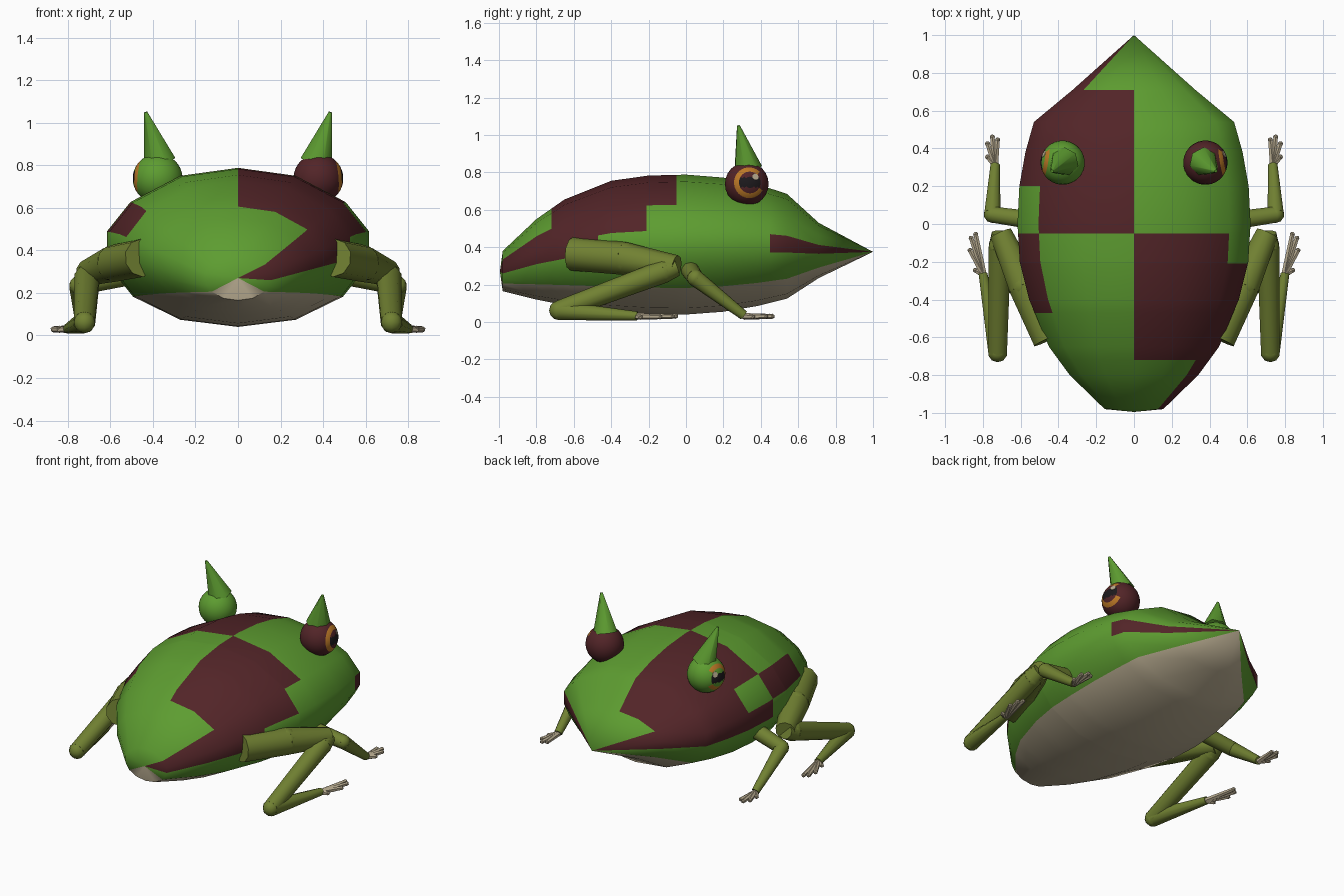
import bpy, bmesh, math
from mathutils import Vector, Matrix

if "Cube" in bpy.data.objects:
    bpy.data.objects.remove(bpy.data.objects["Cube"])


def material(name, rgb):
    m = bpy.data.materials.new(name)
    m.diffuse_color = (*rgb, 1)
    m.use_nodes = True
    m.node_tree.nodes["Principled BSDF"].inputs["Base Color"].default_value = m.diffuse_color
    return m


GREEN = material("leaf green", (0.11, 0.335, 0.03))
MAROON = material("maroon", (0.085, 0.018, 0.021))
OLIVE = material("olive", (0.165, 0.22, 0.032))
BEIGE = material("belly beige", (0.48, 0.41, 0.28))
ORANGE = material("iris orange", (0.50, 0.19, 0.02))
BLACK = material("pupil black", (0.012, 0.01, 0.012))


def finish(bm, name, mats, angle=40):
    bmesh.ops.recalc_face_normals(bm, faces=bm.faces)
    me = bpy.data.meshes.new(name)
    bm.to_mesh(me)
    bm.free()
    for m in mats:
        me.materials.append(m)
    ob = bpy.data.objects.new(name, me)
    bpy.context.collection.objects.link(ob)
    bpy.ops.object.select_all(action='DESELECT')
    ob.select_set(True)
    bpy.context.view_layer.objects.active = ob
    bpy.ops.object.shade_smooth_by_angle(angle=math.radians(angle))
    return ob


def mirror_x(ob):
    ob.modifiers.new("Mirror", 'MIRROR')


def cone(bm, a, b, ra, rb, sides):
    a, b = Vector(a), Vector(b)
    rot = (b - a).to_track_quat('Z', 'Y').to_matrix().to_4x4()
    bmesh.ops.create_cone(bm, cap_ends=True, segments=sides, radius1=ra, radius2=rb,
                          depth=(b - a).length,
                          matrix=Matrix.Translation((a + b) / 2) @ rot)


def limb(name, points, radii):
    bm = bmesh.new()
    for i in range(len(points) - 1):
        cone(bm, points[i], points[i + 1], radii[i], radii[i + 1], 10)
    for p, r in zip(points[1:-1], radii[1:-1]):
        bmesh.ops.create_uvsphere(bm, u_segments=10, v_segments=6, radius=r,
                                  matrix=Matrix.Translation(p))
    mirror_x(finish(bm, name, [OLIVE]))


def toes(name, base, tips):
    bm = bmesh.new()
    for t in tips:
        cone(bm, base, t, 0.018, 0.013, 6)
        bmesh.ops.create_icosphere(bm, subdivisions=1, radius=0.015,
                                   matrix=Matrix.Translation(t))
    mirror_x(finish(bm, name, [BEIGE]))


# Body: half cross-section (top to bottom) lofted through stations y, width, top, bottom
section = [(0, 1), (.44, .9), (.82, .57), (1, .2), (1, -.12),
           (.93, -.35), (.8, -.62), (.44, -.91), (0, -1)]
stations = [(-.98, .155, .38, .165), (-.8, .34, .55, .12), (-.65, .45, .655, .09),
            (-.4, .555, .755, .057), (-.2, .605, .783, .043), (0, .617, .788, .04),
            (.2, .607, .772, .055), (.38, .575, .737, .085), (.54, .53, .685, .125),
            (.71, .325, .53, .235)]
bm = bmesh.new()
N = len(section) - 1
outline = section + [(-x, z) for x, z in section[-2:0:-1]]
rings = []
for y, w, top, bot in stations:
    mid, half = (top + bot) / 2, (top - bot) / 2
    rings.append([bm.verts.new((x * w, y, mid + z * half)) for x, z in outline])
tail = bm.verts.new((0, -.995, .27))
snout = bm.verts.new((0, 1, .375))
for k in range(2 * N):
    j = (k + 1) % (2 * N)
    strip = k if k < N else 2 * N - 1 - k
    faces = [bm.faces.new((tail, rings[0][k], rings[0][j])),
             bm.faces.new((snout, rings[-1][j], rings[-1][k]))]
    for r, s in zip(rings, rings[1:]):
        faces.append(bm.faces.new((r[k], s[k], s[j], r[j])))
    for f in faces:
        f.material_index = strip
# cut lines where the checkered patches change
for y in (-.72, -.47, -.21, -.05, .2, .45, .71):
    bmesh.ops.bisect_plane(bm, geom=bm.verts[:] + bm.edges[:] + bm.faces[:], dist=1e-4,
                           plane_co=(0, y, 0), plane_no=(0, 1, 0))


def is_maroon(strip, x, y):
    if strip < 2:
        return -.72 < y < -.05 if x > 0 else -.05 < y < .71
    if strip == 2:
        return y < -.21 if x > 0 else (-.47 < y < -.05 or y > .2)
    if strip == 3:
        return (y < -.47 or y > .45) if x > 0 else y > -.05
    return False


for f in bm.faces:
    strip, c = f.material_index, f.calc_center_median()
    f.material_index = 2 if strip > 5 else int(is_maroon(strip, c.x, c.y))
finish(bm, "body", [GREEN, MAROON, BEIGE], 60)

# Eyes with painted iris and pupil facing outward, and a horn on each
for side, skin, label in ((1, MAROON, "right"), (-1, GREEN, "left")):
    centre = Vector((side * .378, .325, .738))
    look = Vector((side, .16, .08)).normalized()
    bm = bmesh.new()
    rot = look.to_track_quat('Z', 'Y').to_matrix().to_4x4()
    bmesh.ops.create_uvsphere(bm, u_segments=24, v_segments=24, radius=.117, matrix=rot)
    for f in bm.faces:
        d = f.calc_center_median().normalized()
        polar = math.degrees(d.angle(look))
        around = math.degrees(math.atan2(d.z - look.z, d.y - look.y))
        if polar < 15 or (polar < 30 and abs(d.z - look.z) < .2):
            f.material_index = 2
        elif 30 < polar < 46 and not -30 < around < 45:
            f.material_index = 1
    bmesh.ops.translate(bm, verts=bm.verts, vec=centre)
    finish(bm, label + "_eye", [skin, ORANGE, BLACK])

    bm = bmesh.new()
    glint = (look + Vector((0, .3, .3))).normalized()
    cone(bm, centre + glint * .108, centre + glint * .117, .02, .018, 10)
    finish(bm, label + "_eye_glint", [BEIGE])

    bm = bmesh.new()
    cone(bm, (side * .368, .33, .818), (side * .434, .28, 1.05), .078, .008, 7)
    finish(bm, label + "_horn", [GREEN], 60)

# Legs
limb("hind_thigh", [(.45, -.61, .365), (.58, -.33, .34), (.705, -.05, .295)],
     [.09, .088, .062])
limb("hind_shank", [(.705, -.05, .295), (.71, -.12, .27), (.722, -.68, .062), (.80, -.26, .032)],
     [.05, .062, .052, .024])
limb("front_arm", [(.54, .02, .28), (.75, .05, .235), (.735, .31, .035)],
     [.05, .045, .026])

# Toes
toes("hind_toes", (.795, -.27, .03),
     [(.838, -.055, .032), (.862, -.075, .03), (.868, -.14, .028), (.84, -.245, .026)])
toes("front_toes", (.735, .31, .03),
     [(.75, .46, .03), (.775, .425, .03), (.775, .355, .027), (.722, .445, .03)])
